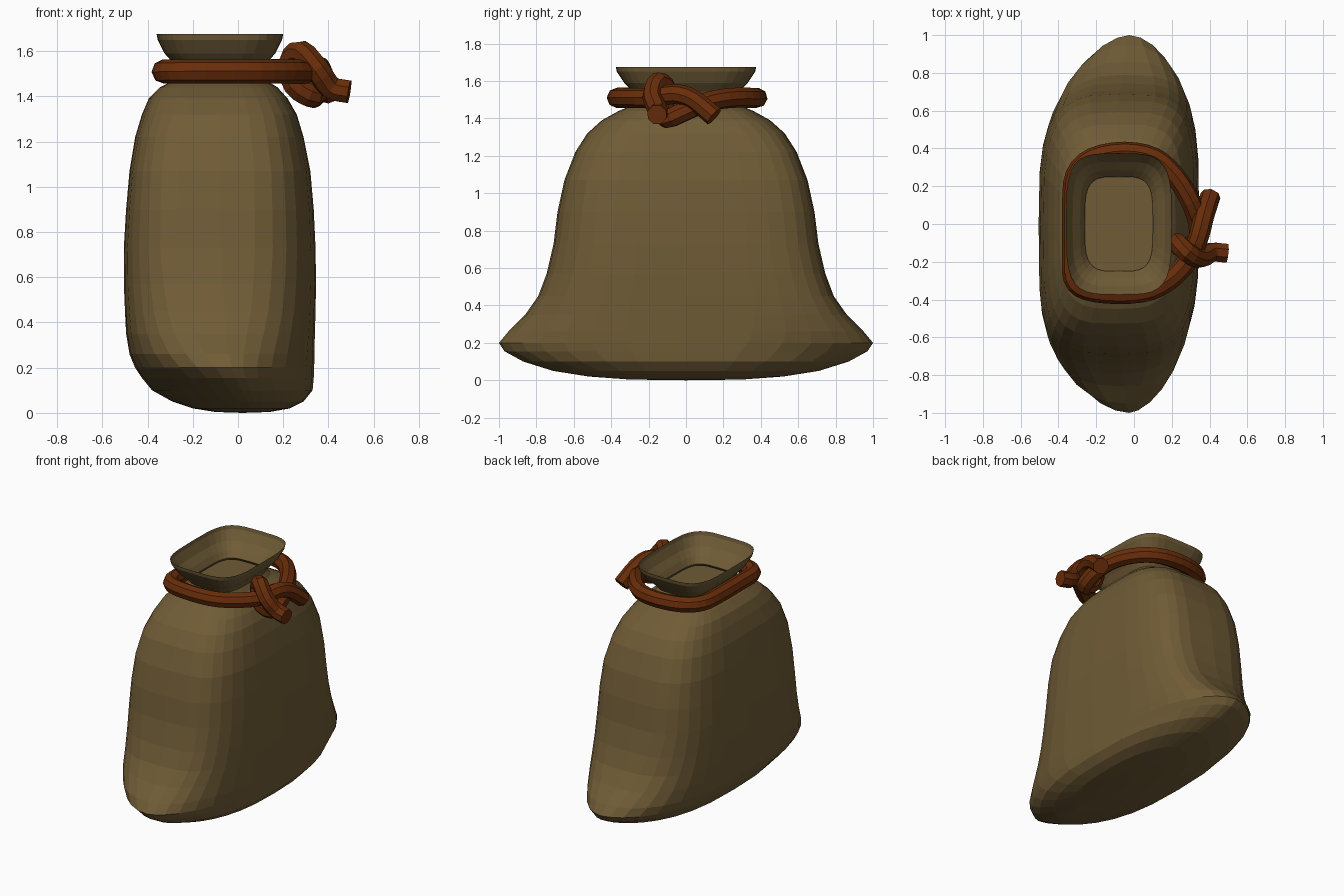
import bpy, bmesh, math
from mathutils import Vector

if "Cube" in bpy.data.objects:
    bpy.data.objects.remove(bpy.data.objects["Cube"])


def material(name, rgb):
    m = bpy.data.materials.new(name)
    m.diffuse_color = (*rgb, 1)
    m.use_nodes = True
    m.node_tree.nodes["Principled BSDF"].inputs["Base Color"].default_value = m.diffuse_color
    return m


cloth = material("brown cloth", (0.16, 0.106, 0.037))
cord = material("red brown cord", (0.14, 0.026, 0.003))


def add_object(name, bm, mat):
    me = bpy.data.meshes.new(name)
    bm.to_mesh(me)
    bm.free()
    ob = bpy.data.objects.new(name, me)
    bpy.context.collection.objects.link(ob)
    me.materials.append(mat)
    return ob


# Sack: loft of rounded sections
# z, left x, right x, half depth, x exponent, y exponent
RINGS = [
    (0.004, -0.10, 0.14, 0.30, 1.8, 2.5),
    (0.02, -0.20, 0.23, 0.52, 1.7, 2.6),
    (0.05, -0.29, 0.29, 0.71, 1.6, 2.7),
    (0.10, -0.38, 0.33, 0.87, 1.6, 2.7),
    (0.155, -0.425, 0.335, 0.97, 1.6, 2.7),
    (0.20, -0.455, 0.337, 1.0, 1.6, 2.7),
    (0.26, -0.48, 0.338, 0.95, 1.75, 2.8),
    (0.35, -0.495, 0.34, 0.86, 2.0, 2.9),
    (0.45, -0.50, 0.343, 0.79, 2.3, 3.0),
    (0.57, -0.505, 0.345, 0.745, 2.6, 3.0),
    (0.73, -0.505, 0.343, 0.708, 2.9, 3.0),
    (0.90, -0.495, 0.335, 0.687, 3.0, 3.0),
    (1.07, -0.48, 0.32, 0.65, 3.1, 3.1),
    (1.22, -0.455, 0.29, 0.592, 3.1, 3.1),
    (1.32, -0.425, 0.26, 0.528, 3.2, 3.2),
    (1.39, -0.395, 0.22, 0.45, 3.3, 3.3),
    (1.44, -0.345, 0.175, 0.36, 3.4, 3.4),
    (1.47, -0.285, 0.125, 0.29, 3.6, 3.6),
    (1.505, -0.26, 0.10, 0.25, 4, 4),
    (1.545, -0.285, 0.125, 0.285, 4, 4),
    (1.59, -0.325, 0.165, 0.33, 4, 4),
    (1.65, -0.355, 0.195, 0.37, 4, 4),
    (1.675, -0.36, 0.20, 0.375, 4, 4),
]
N = 32
NECK = 18


def spow(v, e):
    return math.copysign(abs(v) ** e, v) if abs(v) > 1e-6 else 0.0


bm = bmesh.new()
loops = []
for z, x0, x1, b, m, p in RINGS:
    cx, a = (x0 + x1) / 2, (x1 - x0) / 2
    skew = 0.045 * max(0.0, 1 - z / 0.8)  # the two bottom corners lean to +x
    belly = max(0.0, min(1.0, (z - 0.15) / 0.25, (1.45 - z) / 0.25))
    ring = []
    for i in range(N):
        t = 2 * math.pi * i / N
        c, s = math.cos(t), math.sin(t)
        # the belly is fuller at two opposite corners
        extra = belly * (1.2 if c * s > 0 else 0.3)
        y = spow(s, 2 / (p + extra))
        x = spow(c, 2 / (m + extra))
        ring.append(bm.verts.new((cx + a * x + skew * y * y * (1 - abs(c)), b * y, z)))
    loops.append(ring)
for lo, hi in zip(loops, loops[1:]):
    for i in range(N):
        j = (i + 1) % N
        bm.faces.new((lo[i], lo[j], hi[j], hi[i]))
base = bm.verts.new((0.02, 0, 0))
for i in range(N):
    bm.faces.new((base, loops[0][(i + 1) % N], loops[0][i]))
add_object("sack", bm, cloth)

# Closed floor inside the neck
z, x0, x1, b, m, p = RINGS[NECK]
bm = bmesh.new()
bm.faces.new([bm.verts.new((v[0], v[1], z - 0.01)) for v in
              (((x0 + x1) / 2 + (x1 - x0) / 2 * spow(math.cos(t), 2 / m), b * spow(math.sin(t), 2 / p))
               for t in (2 * math.pi * i / N for i in range(N)))])
add_object("neck_floor", bm, cloth)

# Tie cord: one path from a loose end, through the knot, round the neck and back
PATH = [
    (0.492, -0.155, 1.42), (0.41, -0.15, 1.44), (0.35, -0.18, 1.52),
    (0.28, -0.15, 1.595), (0.23, -0.10, 1.55), (0.25, -0.12, 1.45),
    (0.33, -0.10, 1.40), (0.34, 0.0, 1.44), (0.30, 0.12, 1.49),
    (0.22, 0.25, 1.51), (0.11, 0.35, 1.51), (-0.05, 0.382, 1.51),
    (-0.22, 0.35, 1.51), (-0.31, 0.26, 1.51), (-0.327, 0.10, 1.51),
    (-0.327, -0.15, 1.51), (-0.32, -0.29, 1.51), (-0.25, -0.35, 1.51),
    (-0.08, -0.37, 1.51), (0.09, -0.35, 1.51), (0.22, -0.27, 1.51),
    (0.30, -0.17, 1.51), (0.345, -0.06, 1.53), (0.37, 0.04, 1.50),
    (0.405, 0.15, 1.41),
]


def smooth_path(pts, steps):
    p = [Vector(q) for q in pts]
    p = [2 * p[0] - p[1]] + p + [2 * p[-1] - p[-2]]
    out = []
    for a, b, c, d in zip(p, p[1:], p[2:], p[3:]):
        for k in range(steps):
            t = k / steps
            out.append(0.5 * (2 * b + (c - a) * t + (2 * a - 5 * b + 4 * c - d) * t * t
                              + (3 * b - a - 3 * c + d) * t ** 3))
    return out + [p[-2]]


# Sweep an eight-sided section along the path
path = smooth_path(PATH, 3)
R, S = 0.054, 8
bm = bmesh.new()
side, prev = Vector((0, 0, 1)), None
for k, pt in enumerate(path):
    tan = (path[min(k + 1, len(path) - 1)] - path[max(k - 1, 0)]).normalized()
    side = (side - tan * side.dot(tan)).normalized()
    other = tan.cross(side)
    ring = [bm.verts.new(pt + R * (side * math.cos(t) + other * math.sin(t)))
            for t in (2 * math.pi * (i + 0.5) / S for i in range(S))]
    if prev:
        for i in range(S):
            j = (i + 1) % S
            bm.faces.new((prev[i], prev[j], ring[j], ring[i]))
    else:
        bm.faces.new(ring[::-1])
    prev = ring
bm.faces.new(prev)
bmesh.ops.recalc_face_normals(bm, faces=bm.faces)
add_object("tie_cord", bm, cord)
